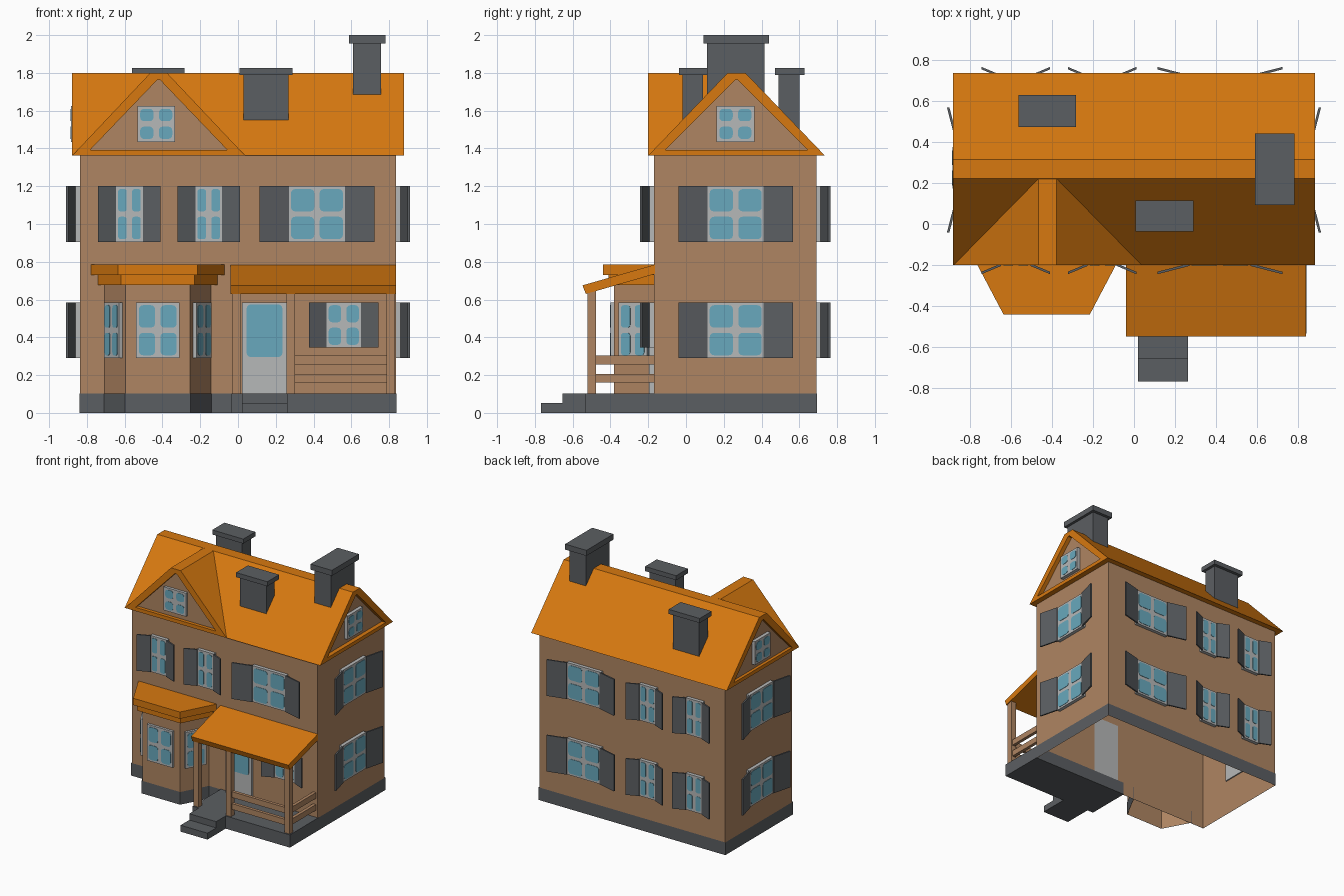
import bpy, bmesh, math
from mathutils import Matrix, Vector

if "Cube" in bpy.data.objects:
    bpy.data.objects.remove(bpy.data.objects["Cube"])


def material(name, rgb):
    m = bpy.data.materials.new(name)
    m.diffuse_color = (*rgb, 1)
    m.use_nodes = True
    m.node_tree.nodes["Principled BSDF"].inputs["Base Color"].default_value = m.diffuse_color
    return m


MATS = [material("tan wall", (0.43, 0.235, 0.122)),
        material("orange roof", (0.68, 0.19, 0.005)),
        material("dark grey", (0.105, 0.113, 0.122)),
        material("light grey trim", (0.47, 0.48, 0.48)),
        material("blue glass", (0.14, 0.395, 0.51))]
WALL, ROOF, GREY, TRIM, GLASS = range(5)

# Axis mappings from profile (u, v) and extrusion depth d to 3D
PLAN = lambda u, v, d: (u, v, d)
SIDE = lambda u, v, d: (d, u, v)
FRONT = lambda u, v, d: (u, d, v)


def prism(bm, pts, axes, a, b, mi, bottom=True, top=True):
    lo = [bm.verts.new(axes(u, v, a)) for u, v in pts]
    hi = [bm.verts.new(axes(u, v, b)) for u, v in pts]
    n = len(pts)
    faces = [bm.faces.new((lo[i], lo[(i + 1) % n], hi[(i + 1) % n], hi[i])) for i in range(n)]
    if bottom:
        faces.append(bm.faces.new(lo[::-1]))
    if top:
        faces.append(bm.faces.new(hi))
    for f in faces:
        f.material_index = mi


def finish(name, bm, mats, matrix=Matrix()):
    bmesh.ops.recalc_face_normals(bm, faces=bm.faces)
    me = bpy.data.meshes.new(name)
    bm.to_mesh(me)
    bm.free()
    for i in mats:
        me.materials.append(MATS[i])
    ob = bpy.data.objects.new(name, me)
    ob.matrix_world = matrix
    bpy.context.collection.objects.link(ob)
    return ob


def solid(name, pts, axes, a, b, mat, **caps):
    bm = bmesh.new()
    prism(bm, pts, axes, a, b, 0, **caps)
    return finish(name, bm, [mat])


def rect(x0, x1, y0, y1):
    return [(x0, y0), (x1, y0), (x1, y1), (x0, y1)]


def box(name, x0, x1, y0, y1, z0, z1, mat, **caps):
    return solid(name, rect(x0, x1, y0, y1), PLAN, z0, z1, mat, **caps)


def rounded(x0, x1, z0, z1, r):
    pts = []
    for k, (cx, cz) in enumerate([(x1 - r, z1 - r), (x0 + r, z1 - r), (x0 + r, z0 + r), (x1 - r, z0 + r)]):
        for s in range(4):
            t = math.pi / 2 * (k + s / 3)
            pts.append((cx + r * math.cos(t), cz + r * math.sin(t)))
    return pts


def window(name, x, y, yaw, w, z0, z1, shutter=0.0, depth=0.028):
    """Framed four-pane window; local -y points out of the wall."""
    bm = bmesh.new()
    prism(bm, rect(-w / 2, w / 2, z0, z1), FRONT, 0.01, -depth, 0)
    zc, edge, gap = (z0 + z1) / 2, 0.015, 0.014
    for xa, xb in ((-w / 2 + edge, -gap), (gap, w / 2 - edge)):
        for za, zb in ((z0 + edge, zc - gap), (zc + gap, z1 - edge)):
            prism(bm, rounded(xa, xb, za, zb, min(0.022, (xb - xa) * 0.3)), FRONT, -depth + 0.002, -depth - 0.003, 1)
    if shutter:
        for s in (-1, 1):
            xi, xo = s * (w / 2 - 0.004), s * (w / 2 + shutter)
            prism(bm, [(xi, -0.022), (xi, -0.034), (xo, -0.074), (xo, -0.062)], PLAN, z0, z1, 2)
    finish(name, bm, [TRIM, GLASS, GREY],
           Matrix.Translation((x, y, 0)) @ Matrix.Rotation(math.radians(yaw), 4, 'Z'))


def gable_profile(c, half, flat, z0, z1):
    return [(c - half, z0), (c - flat, z1), (c + flat, z1), (c + half, z0)]


def gable_roof(name, axes, outer, inner, a, b):
    """Hollow roof tube with a gable outline."""
    bm = bmesh.new()
    rings = [[bm.verts.new(axes(u, v, d)) for u, v in p] for p, d in
             ((outer, a), (outer, b), (inner, b), (inner, a))]
    for k in range(4):
        p, q = rings[k], rings[(k + 1) % 4]
        for i in range(4):
            j = (i + 1) % 4
            bm.faces.new((p[i], p[j], q[j], q[i]))
    finish(name, bm, [ROOF])


# Main walls (open underneath) and foundation band
box("house_walls", -0.836, 0.836, -0.17, 0.69, 0, 1.37, WALL, bottom=False)
box("house_foundation", -0.84, 0.84, -0.174, 0.694, 0, 0.103, GREY, bottom=False, top=False)

# Main roof and front cross gable
YC, XC = 0.2675, -0.42
side_in = gable_profile(YC, 0.375, 0.008, 1.393, 1.762)
front_in = gable_profile(XC, 0.362, 0.008, 1.393, 1.762)
gable_roof("main_roof", SIDE, gable_profile(YC, 0.467, 0.047, 1.363, 1.8), side_in, -0.88, 0.88)
gable_roof("front_gable_roof", FRONT, gable_profile(XC, 0.457, 0.044, 1.363, 1.8), front_in, -0.2, 0.22)
solid("right_gable_wall", side_in, SIDE, 0.80, 0.845, WALL)
solid("left_gable_wall", side_in, SIDE, -0.855, -0.80, WALL)
solid("front_gable_wall", front_in, FRONT, -0.172, -0.14, WALL)
window("right_gable_window", 0.845, YC - 0.006, 90, 0.2, 1.435, 1.625)
window("left_gable_window", -0.855, YC + 0.006, -90, 0.2, 1.435, 1.625)
window("front_gable_window", -0.433, -0.172, 0, 0.2, 1.435, 1.625, depth=0.022)

# Chimneys with wider caps
for name, x0, x1, y0, y1, zb, zc, zt in (
        ("right_chimney", 0.61, 0.758, 0.11, 0.415, 1.6, 1.955, 2.0),
        ("front_chimney", 0.03, 0.267, -0.018, 0.09, 1.5, 1.788, 1.825),
        ("back_chimney", -0.54, -0.305, 0.49, 0.602, 1.45, 1.788, 1.825)):
    box(name, x0, x1, y0, y1, zb, zc, GREY)
    box(name + "_cap", x0 - 0.022, x1 + 0.022, y0 - 0.018, y1 + 0.025, zc, zt, GREY)

# Shuttered windows on all walls
UP, LOW = (0.905, 1.2), (0.29, 0.585)
COLUMNS = ((-0.575, 0.15, 0.091), (-0.155, 0.15, 0.091), (0.418, 0.305, 0.151))
for x, w, s in COLUMNS:
    window("front_upper_window", x, -0.17, 0, w, *UP, s)
    for zz in (UP, LOW):
        window("back_window", x, 0.69, 180, w, *zz, s)
for zz in (UP, LOW):
    window("right_window", 0.836, 0.263, 90, 0.305, *zz, 0.151)
    window("left_window", -0.836, 0.263, -90, 0.305, *zz, 0.151)
window("porch_window", 0.56, -0.17, 0, 0.19, 0.345, 0.585, 0.088)


# Bay: walls, foundation, two-step roof and windows
def bay(xb, xf, y, c=-0.425):
    return [(c - xb, -0.165), (c - xf, y), (c + xf, y), (c + xb, -0.165)]


solid("bay_walls", bay(0.285, 0.17, -0.38), PLAN, 0, 0.7, WALL, bottom=False)
solid("bay_foundation", bay(0.29, 0.173, -0.384), PLAN, 0, 0.103, GREY, bottom=False, top=False)
solid("bay_roof_lower", bay(0.32, 0.195, -0.41), PLAN, 0.677, 0.73, ROOF)
solid("bay_roof_upper", bay(0.355, 0.21, -0.44), PLAN, 0.73, 0.785, ROOF)
window("bay_front_window", -0.425, -0.38, 0, 0.23, *LOW, depth=0.02)
for s in (-1, 1):
    window("bay_side_window", -0.425 + s * 0.2275, -0.2725, s * 61.5, 0.17, *LOW, depth=0.02)

# Door with one large pane
box("door", 0.022, 0.256, -0.195, -0.165, 0.1, 0.585, TRIM)
solid("door_glass", rounded(0.045, 0.236, 0.295, 0.575, 0.025), FRONT, -0.199, -0.193, GLASS)

# Porch: floor, steps, roof, posts and rails
box("porch_floor", -0.035, 0.84, -0.533, -0.165, 0, 0.103, GREY)
box("upper_step", 0.02, 0.262, -0.655, -0.53, 0, 0.103, GREY)
box("lower_step", 0.02, 0.262, -0.767, -0.65, 0, 0.052, GREY)
solid("porch_roof", [(-0.548, 0.675), (-0.53, 0.63), (-0.165, 0.735), (-0.165, 0.785)], SIDE, -0.04, 0.837, ROOF)
for x in (-0.033, 0.258, 0.785):
    box("porch_post", x, x + 0.045, -0.522, -0.477, 0.1, 0.655, WALL)
for z in (0.16, 0.257):
    box("front_rail", 0.3, 0.79, -0.513, -0.487, z, z + 0.047, WALL)
    box("side_rail", 0.795, 0.821, -0.48, -0.165, z, z + 0.047, WALL)
